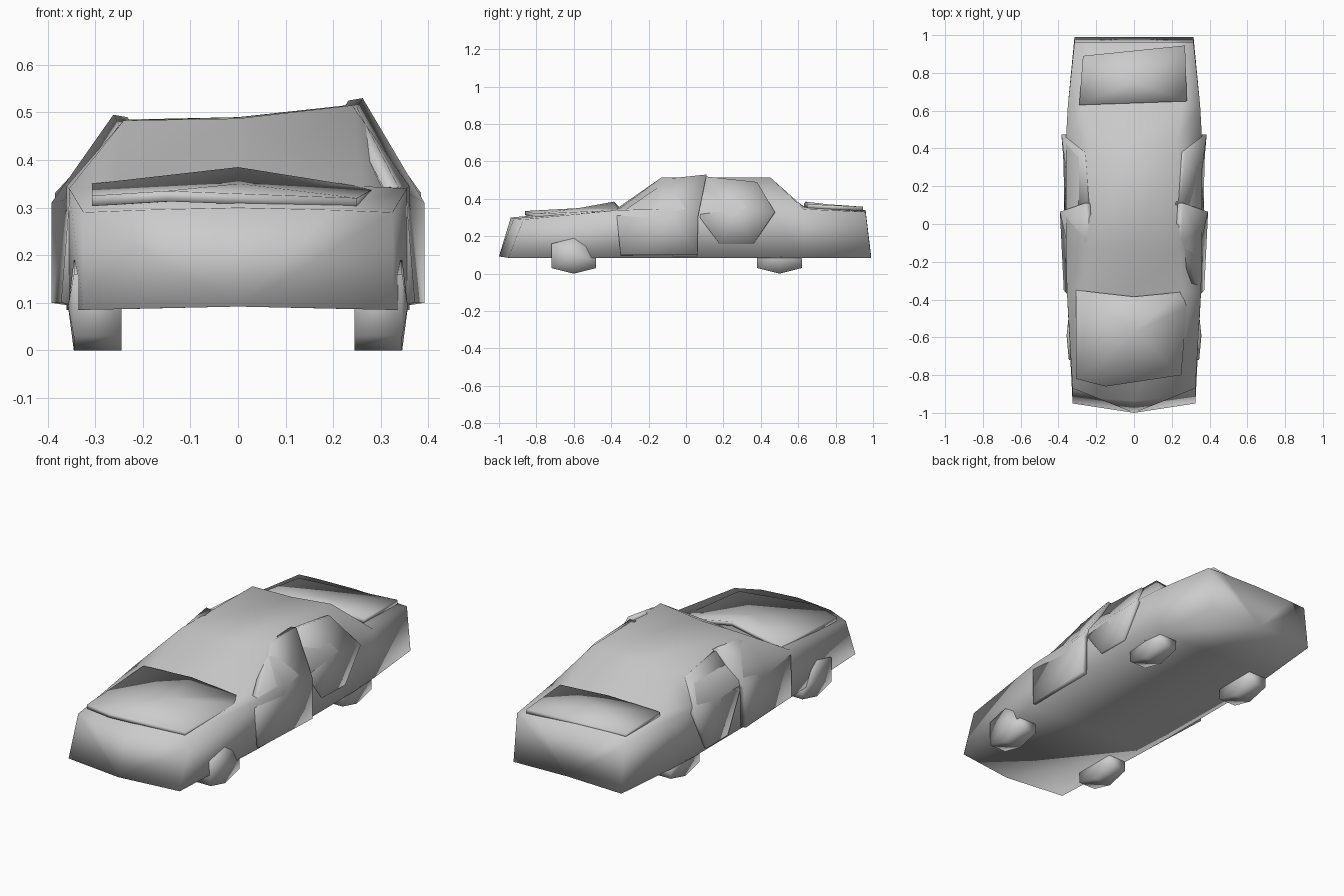
import bpy, bmesh
from mathutils import Vector

if "Cube" in bpy.data.objects:
    bpy.data.objects.remove(bpy.data.objects["Cube"])

grey = bpy.data.materials.new("plain_grey")
grey.use_nodes = True
grey.diffuse_color = (0.6, 0.6, 0.6, 1)
grey.node_tree.nodes["Principled BSDF"].inputs["Base Color"].default_value = (0.6, 0.6, 0.6, 1)


def finish(name, bm):
    bmesh.ops.recalc_face_normals(bm, faces=bm.faces)
    for f in bm.faces:
        f.smooth = True
    mesh = bpy.data.meshes.new(name)
    bm.to_mesh(mesh)
    bm.free()
    mesh.materials.append(grey)
    obj = bpy.data.objects.new(name, mesh)
    bpy.context.collection.objects.link(obj)
    return obj


def slab(name, outline, inset, bulge=(0, 0, 0)):
    """Closed plate: outer outline with a raised middle, and an offset back."""
    bm = bmesh.new()
    pts = [Vector(p) for p in outline]
    outer = [bm.verts.new(p) for p in pts]
    inner = [bm.verts.new(p + Vector(inset)) for p in pts]
    middle = sum(pts, Vector()) / len(pts)
    hub = bm.verts.new(middle + Vector(bulge))
    back = bm.verts.new(middle + Vector(inset))
    for i in range(len(pts)):
        j = (i + 1) % len(pts)
        bm.faces.new((outer[i], outer[j], hub))
        bm.faces.new((inner[j], inner[i], back))
        bm.faces.new((outer[j], outer[i], inner[i], inner[j]))
    return finish(name, bm)


# Body: cross-sections from nose to tail
# y, half width, shoulder z, roof half width, right z, middle z, left z
SECTIONS = [
    (-0.92, 0.325, 0.29, 0.20, 0.295, 0.30, 0.295),
    (-0.36, 0.355, 0.34, 0.26, 0.345, 0.355, 0.345),
    (-0.13, 0.36, 0.345, 0.24, 0.483, 0.487, 0.515),
    (0.45, 0.36, 0.35, 0.23, 0.485, 0.49, 0.515),
    (0.63, 0.35, 0.345, 0.26, 0.355, 0.36, 0.355),
    (0.96, 0.315, 0.33, 0.22, 0.335, 0.34, 0.335),
]
bm = bmesh.new()
rings = []
for y, w, zs, t, zr, zm, zl in SECTIONS:
    lean = 0.03 if abs(y) > 0.9 else 0
    low = y + (lean if y > 0 else -lean)
    bow = -0.05 if y < -0.9 else 0
    soft = 0.05 if y < -0.9 else 0
    ring = [(-w, low, 0.085), (-w, y + soft, zs), (-t, y, zr), (0, y + bow / 3, zm),
            (t, y, zl), (w, y + soft, zs), (w, low, 0.085), (0, low + bow, 0.092)]
    rings.append([bm.verts.new(p) for p in ring])
for a, b in zip(rings, rings[1:]):
    for i in range(8):
        j = (i + 1) % 8
        bm.faces.new((a[i], a[j], b[j], b[i]))
for ring in (rings[0], rings[-1]):
    for i, j in ((0, 1), (1, 2), (2, 3), (3, 4), (4, 5), (5, 6)):
        bm.faces.new((ring[i], ring[j], ring[7]))
finish("body", bm)

# Hood and trunk panels
slab("hood", [(-0.307, -0.35, 0.35), (0, -0.385, 0.385), (0.25, -0.36, 0.345),
              (0.28, -0.44, 0.337), (0.25, -0.80, 0.32), (-0.15, -0.86, 0.335),
              (-0.307, -0.82, 0.325)], (0, 0, -0.022), (0, 0, 0.008))
slab("trunk_lid", [(-0.29, 0.63, 0.372), (0, 0.64, 0.385), (0.28, 0.65, 0.372),
                   (0.27, 0.945, 0.358), (-0.27, 0.89, 0.35)],
     (0, 0, -0.022), (0, 0, 0.004))

# Doors on each side
FRONT_DOOR = [(0.355, -0.37, 0.31), (0.372, -0.35, 0.10), (0.392, 0.06, 0.10),
              (0.392, 0.065, 0.31), (0.262, 0.11, 0.53), (0.25, -0.08, 0.51)]
REAR_DOOR = [(0.37, 0.075, 0.30), (0.37, 0.18, 0.16), (0.375, 0.36, 0.16),
             (0.385, 0.475, 0.33), (0.27, 0.38, 0.49), (0.25, 0.10, 0.52)]
for side, s, drop in (("left", 1, 0), ("right", -1, 0.035)):
    for name, shape in (("front_door", FRONT_DOOR), ("rear_door", REAR_DOOR)):
        pts = [(s * x, y, z - drop if z > 0.4 else z) for x, y, z in shape]
        if s < 0 and name == "rear_door":
            pts = [(x, y, 0.10 if z < 0.2 else z) for x, y, z in pts]
        slab(side + "_" + name, pts, (-0.03 * s, 0, -0.005), (0.02 * s, 0, 0.02))

# Wheels
WHEEL = [(-0.12, 0.03), (0, 0), (0.12, 0.03), (0.12, 0.08), (0.06, 0.15), (0, 0.19), (-0.12, 0.16)]
for side, s in (("left", 1), ("right", -1)):
    for name, cy in (("front", -0.6), ("rear", 0.5)):
        slab(side + "_" + name + "_wheel", [(0.345 * s, cy + y, z) for y, z in WHEEL],
             (-0.1 * s, 0, 0), (0.012 * s, 0, 0))
